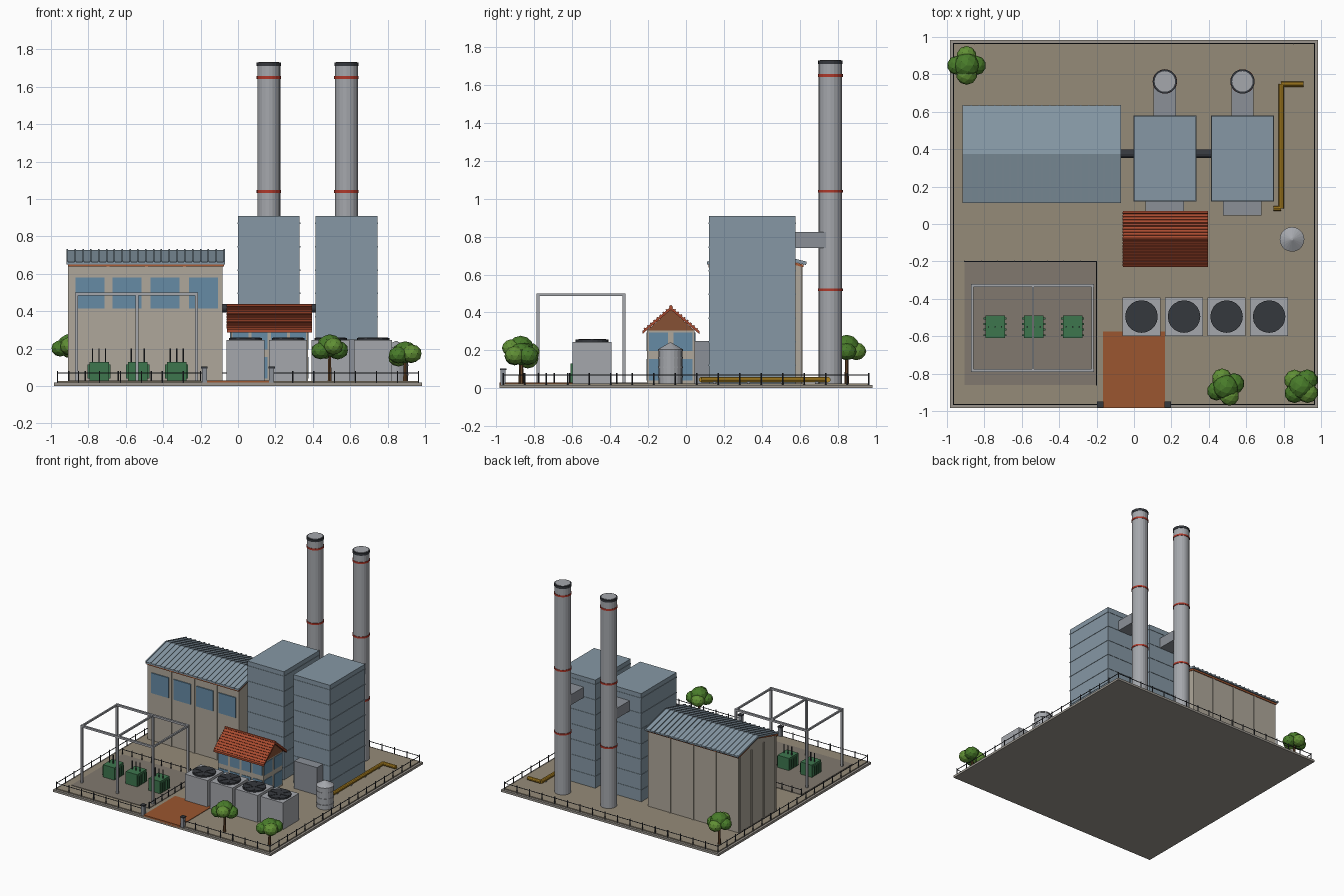
import bpy, bmesh, math, random
from mathutils import Matrix, Vector

if "Cube" in bpy.data.objects:
    bpy.data.objects.remove(bpy.data.objects["Cube"])
random.seed(4)


def mat(name, r, g, b):
    m = bpy.data.materials.new(name)
    m.diffuse_color = (r ** 2.2, g ** 2.2, b ** 2.2, 1)
    m.use_nodes = True
    m.node_tree.nodes["Principled BSDF"].inputs["Base Color"].default_value = m.diffuse_color
    return m


GROUND = mat("ground", .58, .54, .47)
PAD = mat("pad", .50, .47, .43)
KERB = mat("kerb", .60, .58, .55)
PAVE = mat("paving", .60, .34, .20)
WALL = mat("wall", .68, .65, .60)
GLASS = mat("glass", .40, .54, .64)
CLAD = mat("cladding", .52, .59, .64)
RUST = mat("rust_trim", .66, .36, .22)
TILE = mat("tile", .66, .30, .20)
GABLE = mat("gable", .52, .32, .22)
RED = mat("red_band", .68, .23, .18)
STEEL = mat("steel", .64, .65, .67)
DUCT = mat("duct", .54, .56, .59)
DARK = mat("dark_metal", .22, .23, .25)
GREEN = mat("transformer_green", .25, .46, .31)
YELLOW = mat("yellow_pipe", .70, .53, .16)
LEAF = mat("leaf", .29, .48, .18)
LEAF2 = mat("leaf_light", .38, .56, .22)
BARK = mat("bark", .40, .28, .18)


def finish(name, bm, m, smooth=False):
    bmesh.ops.recalc_face_normals(bm, faces=bm.faces)
    me = bpy.data.meshes.new(name)
    bm.to_mesh(me)
    bm.free()
    me.materials.append(m)
    ob = bpy.data.objects.new(name, me)
    bpy.context.collection.objects.link(ob)
    if smooth:
        for p in me.polygons:
            p.use_smooth = len(p.vertices) == 4
    return ob


def boxes(name, m, *items):
    """Each item is x0, x1, y0, y1, z0, z1."""
    bm = bmesh.new()
    for a, b, c, d, e, f in items:
        bmesh.ops.create_cube(bm, size=1, matrix=Matrix.Translation(((a + b) / 2, (c + d) / 2, (e + f) / 2))
                              @ Matrix.Diagonal((b - a, d - c, f - e, 1)))
    return finish(name, bm, m)


def rods(name, m, r, *ends, n=8, r2=None):
    """Cylinders or cones between pairs of points."""
    bm = bmesh.new()
    for p, q in ends:
        p, q = Vector(p), Vector(q)
        rot = (q - p).to_track_quat('Z', 'Y').to_matrix().to_4x4()
        bmesh.ops.create_cone(bm, cap_ends=True, segments=n, radius1=r, radius2=r if r2 is None else r2,
                              depth=(q - p).length, matrix=Matrix.Translation((p + q) / 2) @ rot)
    return finish(name, bm, m)


def prisms(name, m, profile, spans):
    """Extrude a y-z profile along x over each span."""
    bm = bmesh.new()
    for x0, x1 in spans:
        f = bm.faces.new([bm.verts.new((x0, y, z)) for y, z in profile])
        ext = bmesh.ops.extrude_face_region(bm, geom=[f])["geom"]
        bmesh.ops.translate(bm, vec=(x1 - x0, 0, 0), verts=[v for v in ext if isinstance(v, bmesh.types.BMVert)])
    return finish(name, bm, m)


def chevron(y0, y1, eave, ridge, t):
    c = (y0 + y1) / 2
    return [(y0, eave), (c, ridge), (y1, eave), (y1, eave - t), (c, ridge - t), (y0, eave - t)]


# Site base, paving and switchyard pad
G = .026
boxes("base_slab", KERB, (-.983, .983, -.983, .983, 0, .018))
boxes("site_ground", GROUND, (-.965, .965, -.965, .965, .01, G))
boxes("driveway", PAVE, (-.165, .165, -.983, -.575, .01, .030))
boxes("switchyard_pad", PAD, (-.905, -.2, -.86, -.2, .01, .030))


# Fences and gate posts
def fence(name, p, q, count):
    p, q = Vector((*p, 0)), Vector((*q, 0))
    pts = [p.lerp(q, i / count) for i in range(count + 1)]
    rods(name + "_posts", DARK, .004, *[(a + Vector((0, 0, .015)), a + Vector((0, 0, .08))) for a in pts], n=6)
    up = Vector((0, 0, .069))
    rods(name + "_rail", DARK, .003, (p + up, q + up), n=6)


E = .965
fence("back_fence", (-E, E), (E, E), 17)
fence("left_fence", (-E, -E), (-E, E), 17)
fence("right_fence", (E, -E), (E, E), 17)
fence("front_fence_left", (-E, -E), (-.18, -E), 7)
fence("front_fence_right", (.18, -E), (E, -E), 7)
fence("yard_fence_back", (-.905, -.2), (-.2, -.2), 8)
fence("yard_fence_side", (-.2, -.86), (-.2, -.2), 8)
boxes("gate_posts", DUCT, *[(x - .013, x + .013, -.978, -.952, .015, .095) for x in (-.18, .18)])
boxes("gate_post_caps", DARK, *[(x - .017, x + .017, -.982, -.948, .095, .105) for x in (-.18, .18)])

# Turbine hall
prisms("hall_walls", WALL, [(.13, .02), (.61, .02), (.61, .65), (.37, .717), (.13, .65)], [(-.904, -.082)])
prisms("hall_roof_trim", RUST, chevron(.12, .62, .652, .72, .014), [(-.91, -.076)])
prisms("hall_roof", CLAD, chevron(.113, .633, .662, .728, .012), [(-.916, -.07)])
prisms("hall_roof_ribs", CLAD, chevron(.111, .635, .668, .734, .014),
       [(-.916 + i * .0419, -.908 + i * .0419) for i in range(21)])
boxes("hall_pilasters", WALL,
      *[(x - .008, x + .008, y - .006, y + .006, .02, .645) for x in (-.695, -.49, -.285) for y in (.13, .61)],
      *[(-.91, -.898, y - .008, y + .008, .02, .645) for y in (.14, .29, .45, .60)])
boxes("hall_windows", GLASS, *[(x, x + .155, .122, .14, .415, .58) for x in (-.87, -.67, -.467, -.262)])

# Boiler blocks, ducts and stacks
for i, (x, front) in enumerate(((.165, .065), (.58, .045))):
    n = f"_{i + 1}"
    boxes("boiler_block" + n, CLAD, (x - .165, x + .165, .122, .578, .02, .91))
    boxes("boiler_bands" + n, CLAD, *[(x - .168, x + .168, .119, .581, z - .004, z + .004)
                                      for z in [.12 + .125 * k for k in range(7)]])
    boxes("inlet_box" + n, DUCT, (x - .103, x + .103, front, .13, .02, .25))
    boxes("flue_duct" + n, DUCT, (x - .06, x + .06, .57, .74, .74, .825))
    rods("stack" + n, STEEL, .062, ((x, .762, .02), (x, .762, 1.728)), n=20)
    rods("stack_bands" + n, RED, .0655, *[((x, .762, z - .007), (x, .762, z + .007)) for z in (.52, 1.04, 1.65)], n=20)
    rods("stack_rim" + n, DARK, .065, ((x, .762, 1.71), (x, .762, 1.729)), n=20)
    rods("stack_cap" + n, STEEL, .055, ((x, .762, 1.70), (x, .762, 1.732)), n=20)
rods("link_ducts", DARK, .023, ((-.09, .375, .415), (.01, .375, .415)), ((.32, .375, .415), (.425, .375, .415)), n=12)

# Control building with tiled roof
boxes("control_walls", WALL, (-.038, .373, -.205, .045, .02, .31))
prisms("control_gable", GABLE, [(-.205, .305), (.045, .305), (-.08, .415)], [(-.04, .375)])
prisms("control_roof", TILE, chevron(-.23, .07, .302, .430, .016), [(-.06, .395)])
bm = bmesh.new()
for s in (-1, 1):
    ang = math.atan2(.128, .15)
    for k in range(9):
        t = (k + .3) / 9
        bmesh.ops.create_cube(bm, size=1, matrix=Matrix.Translation((.1675, -.08 + s * .15 * t, .432 - .128 * t))
                              @ Matrix.Rotation(-s * ang, 4, 'X') @ Matrix.Diagonal((.457, .009, .008, 1)))
finish("control_roof_tile_rows", bm, TILE)
rods("control_ridge_cap", TILE, .009, ((-.06, -.08, .43), (.395, -.08, .43)))
wins = []
for z0, z1 in ((.04, .155), (.195, .295)):
    for x in (-.03, .073, .176, .279):
        wins.append((x, x + .085, -.209, .049, z0, z1))
    for y in (-.195, -.065):
        wins.append((-.042, .377, y, y + .10, z0, z1))
boxes("control_windows", GLASS, *wins)

# Cooling units
for i in range(4):
    x = .04 + .2275 * i
    n = f"_{i + 1}"
    boxes("cooling_unit" + n, STEEL, (x - .102, x + .102, -.598, -.392, .02, .245))
    rods("cooling_fan" + n, DARK, .087, ((x, -.495, .24), (x, -.495, .257)), n=20)
    bm = bmesh.new()
    for k in range(3):
        bmesh.ops.create_cube(bm, size=1, matrix=Matrix.Translation((x, -.495, .258))
                              @ Matrix.Rotation(k * math.pi / 3, 4, 'Z') @ Matrix.Diagonal((.16, .016, .004, 1)))
    finish("fan_blades" + n, bm, DARK)

# Storage tank
tx, ty = .845, -.082
rods("tank", STEEL, .063, ((tx, ty, .02), (tx, ty, .205)), n=20)
rods("tank_roof", STEEL, .066, ((tx, ty, .205), (tx, ty, .24)), n=20, r2=.006)
rods("tank_hoops", STEEL, .066, *[((tx, ty, z - .004), (tx, ty, z + .004)) for z in (.06, .11, .16, .20)], n=20)

# Yellow ground pipe
pts = [(.905, .748, .045), (.787, .748, .045), (.787, .083, .045), (.745, .083, .045)]
rods("ground_pipe", YELLOW, .015, *zip(pts, pts[1:]), n=10)
boxes("pipe_supports", DUCT, *[(.777, .797, y - .008, y + .008, .02, .04) for y in (.15, .33, .51, .69)])

# Switchyard gantry
xs, ys = (-.864, -.54, -.222), (-.782, -.328)
w = .008
boxes("gantry_posts", STEEL, *[(x - w, x + w, y - w, y + w, .02, .50) for x in xs for y in ys])
boxes("gantry_beams", STEEL, *[(xs[0] - w, xs[2] + w, y - w, y + w, .485, .501) for y in ys],
      *[(x - w * .8, x + w * .8, ys[0], ys[1], .486, .500) for x in xs])

# Transformers
for i, x in enumerate((-.743, -.536, -.328)):
    n = f"_{i + 1}"
    boxes("transformer" + n, GREEN, (x - .052, x + .052, -.61, -.49, .025, .13))
    boxes("transformer_fins" + n, GREEN, *[(x - .062, x + .062, y - .005, y + .005, .04, .115)
                                           for y in (-.595, -.565, -.535, -.505)])
    rods("transformer_bushings" + n, DARK, .004, *[((x + d, -.55, .12), (x + d, -.55, .20)) for d in (-.035, 0, .035)], n=6)

# Trees
for i, (x, y, z) in enumerate(((-.895, .848, .21), (.49, -.872, .205), (.893, -.868, .168))):
    n = f"_{i + 1}"
    rods("tree_trunk" + n, BARK, .012, ((x, y, .02), (x, y, z)), n=6, r2=.007)
    for k in range(5):
        a = k * math.tau / 4 + i * .4
        r = .068 if k == 4 else random.uniform(.050, .058)
        d = 0 if k == 4 else .104 - r
        bm = bmesh.new()
        bmesh.ops.create_icosphere(bm, subdivisions=2, radius=r, matrix=Matrix.Translation(
            (x + d * math.cos(a), y + d * math.sin(a), z + (.012 if k == 4 else random.uniform(-.02, .01))))
            @ Matrix.Diagonal((1, 1, .88, 1)))
        finish(f"tree_crown{n}_{k + 1}", bm, LEAF2 if k % 2 else LEAF)
